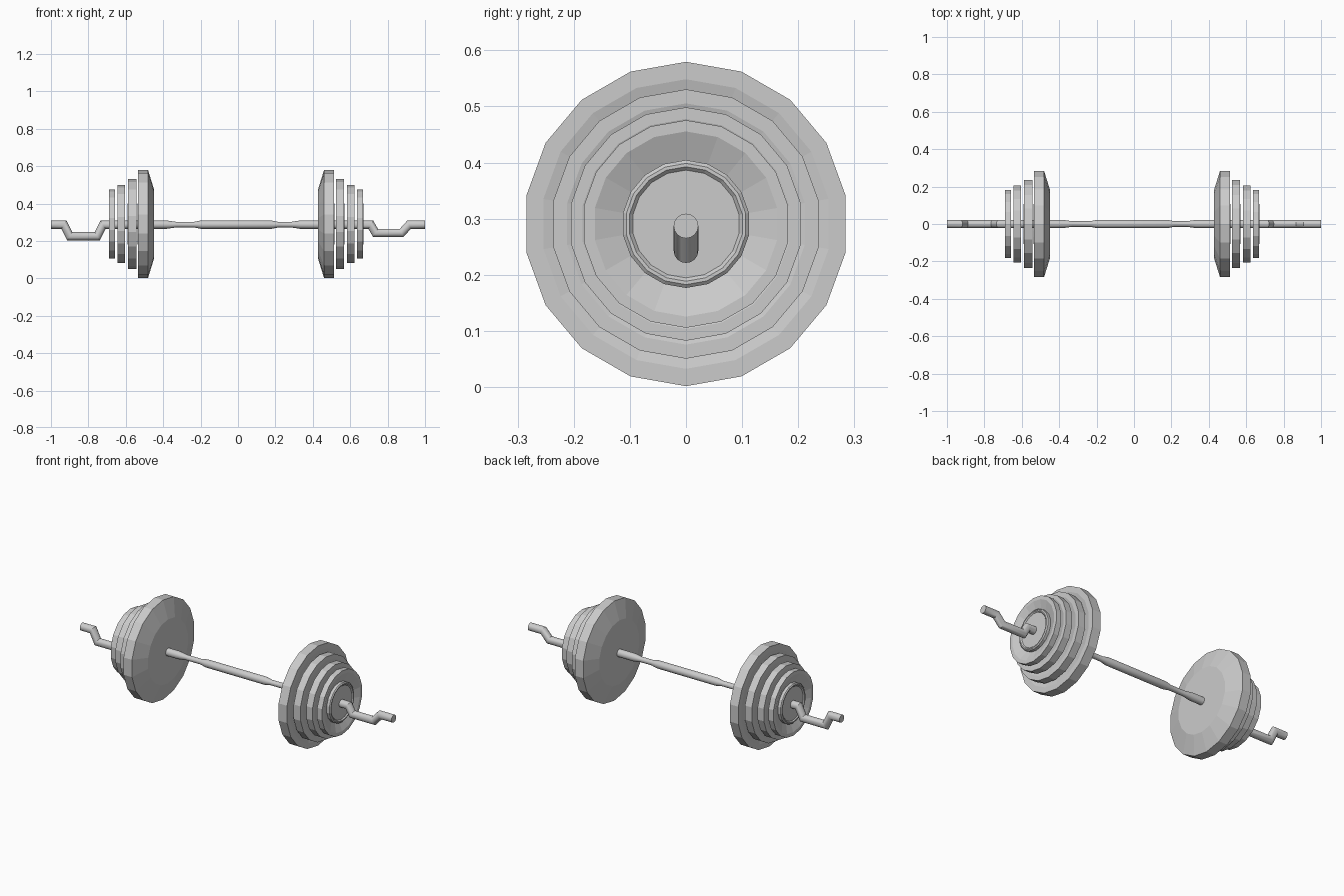
import bpy, bmesh, math
from mathutils import Vector

if "Cube" in bpy.data.objects:
    bpy.data.objects.remove(bpy.data.objects["Cube"])

AXIS_Z = 0.2905
SIDES = 18


def make_object(name, rings, close=False):
    """Skin a list of vertex rings into a mesh, capped or closed on itself."""
    bm = bmesh.new()
    loops = [[bm.verts.new(p) for p in ring] for ring in rings]
    pairs = list(zip(loops, loops[1:]))
    if close:
        pairs.append((loops[-1], loops[0]))
    for a, b in pairs:
        n = len(a)
        for i in range(n):
            j = (i + 1) % n
            bm.faces.new((a[i], a[j], b[j], b[i]))
    if not close:
        bm.faces.new(loops[0])
        bm.faces.new(loops[-1])
    bmesh.ops.recalc_face_normals(bm, faces=bm.faces[:])
    mesh = bpy.data.meshes.new(name)
    bm.to_mesh(mesh)
    bm.free()
    obj = bpy.data.objects.new(name, mesh)
    bpy.context.collection.objects.link(obj)
    return obj


def lathe(name, profile, side, shift):
    """Turn an (x, radius) profile around the bar axis."""
    rings = []
    for x, r in profile:
        rings.append([(side * x + shift,
                       r * math.sin(2 * math.pi * i / SIDES),
                       AXIS_Z + r * math.cos(2 * math.pi * i / SIDES))
                      for i in range(SIDES)])
    return make_object(name, rings)


def plate_profile(x0, x1, r, rim, depth, back):
    """Flat rim, conical dish, raised hub with a lip; optional bevelled back."""
    prof = [(x0, r)] if back is None else [(back[0], back[1]), (x0, r)]
    return prof + [(x1, r), (x1, rim), (x1 - depth, 0.114),
                   (x1 - 0.003, 0.114), (x1 + 0.002, 0.108),
                   (x1 + 0.002, 0.102), (x1 - 0.004, 0.096)]


# Weight plates: x inner, x outer, radius, rim radius, dish depth, bevelled back
plates = [
    ("large_plate", 0.460, 0.514, 0.289, 0.258, 0.035, (0.428, 0.185)),
    ("medium_plate", 0.523, 0.567, 0.240, 0.215, 0.028, None),
    ("small_plate", 0.582, 0.622, 0.208, 0.187, 0.026, None),
    ("end_plate", 0.636, 0.668, 0.185, 0.165, 0.020, None),
]
for label, side, shift in (("right", 1, 0.0), ("left", -1, -0.021)):
    for name, *spec in plates:
        lathe(f"{name}_{label}", plate_profile(*spec), side, shift)

# Bent bar: x, z, radius along its path
R = 0.022
Z = 0.287
path = [
    (-1.0, Z, R), (-0.93, Z, R), (-0.90, 0.225, R), (-0.752, 0.225, R),
    (-0.722, Z, R), (-0.38, Z, R), (-0.33, Z, 0.015), (-0.235, Z, 0.015),
    (-0.20, Z, R), (0.18, Z, R), (0.215, Z, 0.015), (0.285, Z, 0.015),
    (0.33, Z, R), (0.71, Z, R), (0.735, 0.243, R), (0.875, 0.243, R),
    (0.915, Z, R), (1.0, Z, R),
]
pts = [Vector((x, 0, z)) for x, z, r in path]
rings = []
for i, p in enumerate(pts):
    before = (p - pts[i - 1]).normalized() if i else None
    after = (pts[i + 1] - p).normalized() if i < len(pts) - 1 else None
    t = ((before or after) + (after or before)).normalized()
    up = Vector((-t.z, 0, t.x))
    # mitre the ring so the tube keeps its thickness round the bends
    stretch = 1 / max(0.5, t.dot(before or after))
    r = path[i][2]
    rings.append([p + Vector((0, r * math.sin(a), 0)) + up * r * stretch * math.cos(a)
                  for a in (2 * math.pi * k / 16 for k in range(16))])
bar = make_object("bent_bar", rings)
bpy.context.view_layer.objects.active = bar
bar.select_set(True)
bpy.ops.object.shade_smooth_by_angle(angle=math.radians(30))
